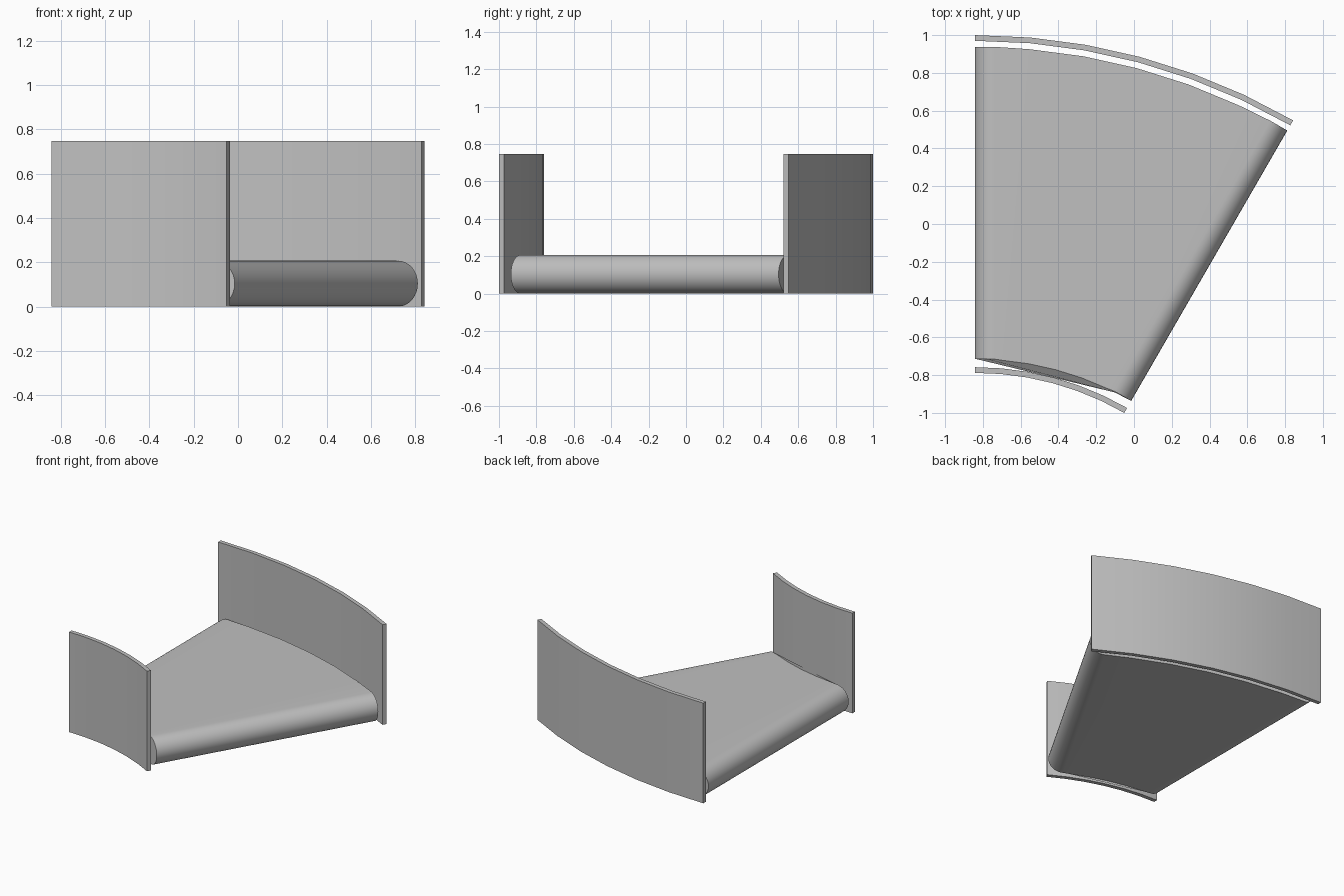
import bpy, bmesh, math
from mathutils import Vector

cube = bpy.data.objects.get("Cube")
if cube:
    bpy.data.objects.remove(cube)

CX, CY = -0.8425, -2.37      # centre of the bend
SWEEP, STEPS = math.radians(30), 6
BELT_IN, BELT_OUT = 1.655, 3.308
ROLL = 0.1035                # radius of the rounded belt ends
WALL_H, WALL_T = 0.747, 0.03

grey = bpy.data.materials.new("light_grey")
grey.use_nodes = True
colour = (0.53, 0.53, 0.53, 1)
grey.diffuse_color = colour
grey.node_tree.nodes["Principled BSDF"].inputs["Base Color"].default_value = colour


def on_bend(radius, angle, z, along=0.0):
    """Point at a radius and bend angle, shifted along the travel direction."""
    s, c = math.sin(angle), math.cos(angle)
    return Vector((CX + radius * s + along * c, CY + radius * c - along * s, z))


def make_object(name, bm):
    bmesh.ops.recalc_face_normals(bm, faces=bm.faces)
    mesh = bpy.data.meshes.new(name)
    bm.to_mesh(mesh)
    bm.free()
    mesh.materials.append(grey)
    obj = bpy.data.objects.new(name, mesh)
    bpy.context.collection.objects.link(obj)
    bpy.ops.object.select_all(action="DESELECT")
    obj.select_set(True)
    bpy.context.view_layer.objects.active = obj
    bpy.ops.object.shade_smooth_by_angle(angle=math.radians(30))


def side_wall(name, r_in):
    """Curved guard: a rectangle swept round the bend."""
    bm = bmesh.new()
    r_out = r_in + WALL_T
    rings = []
    for i in range(STEPS + 1):
        a = SWEEP * i / STEPS
        section = ((r_in, 0), (r_out, 0), (r_out, WALL_H), (r_in, WALL_H))
        rings.append([bm.verts.new(on_bend(r, a, z)) for r, z in section])
    for p, q in zip(rings, rings[1:]):
        for k in range(4):
            n = (k + 1) % 4
            bm.faces.new((p[k], p[n], q[n], q[k]))
    bm.faces.new(rings[0])
    bm.faces.new(rings[-1])
    make_object(name, bm)


def belt_outline(radius):
    """Closed side loop of the belt, with half-round ends."""
    points = []
    cap = [math.pi * i / 16 for i in range(17)]
    inner = [SWEEP * i / STEPS for i in range(1, STEPS)]
    for t in cap:                                   # start roller, bottom to top
        points.append(on_bend(radius, 0, ROLL * (1 - math.cos(t)),
                              ROLL * (1 - math.sin(t))))
    points += [on_bend(radius, a, 2 * ROLL) for a in inner]
    for t in cap:                                   # end roller, top to bottom
        points.append(on_bend(radius, SWEEP, ROLL * (1 + math.cos(t)),
                              -ROLL * (1 - math.sin(t))))
    points += [on_bend(radius, a, 0) for a in reversed(inner)]
    return points


# Belt: two side loops bridged by the running surface
bm = bmesh.new()
near = [bm.verts.new(p) for p in belt_outline(BELT_IN)]
far = [bm.verts.new(p) for p in belt_outline(BELT_OUT)]
for k in range(len(near)):
    n = (k + 1) % len(near)
    bm.faces.new((near[k], near[n], far[n], far[k]))
bm.faces.new(near)
bm.faces.new(far)
make_object("curved_belt", bm)

# Guards on both sides of the belt
side_wall("inner_side_wall", 1.582)
side_wall("outer_side_wall", 3.34)
